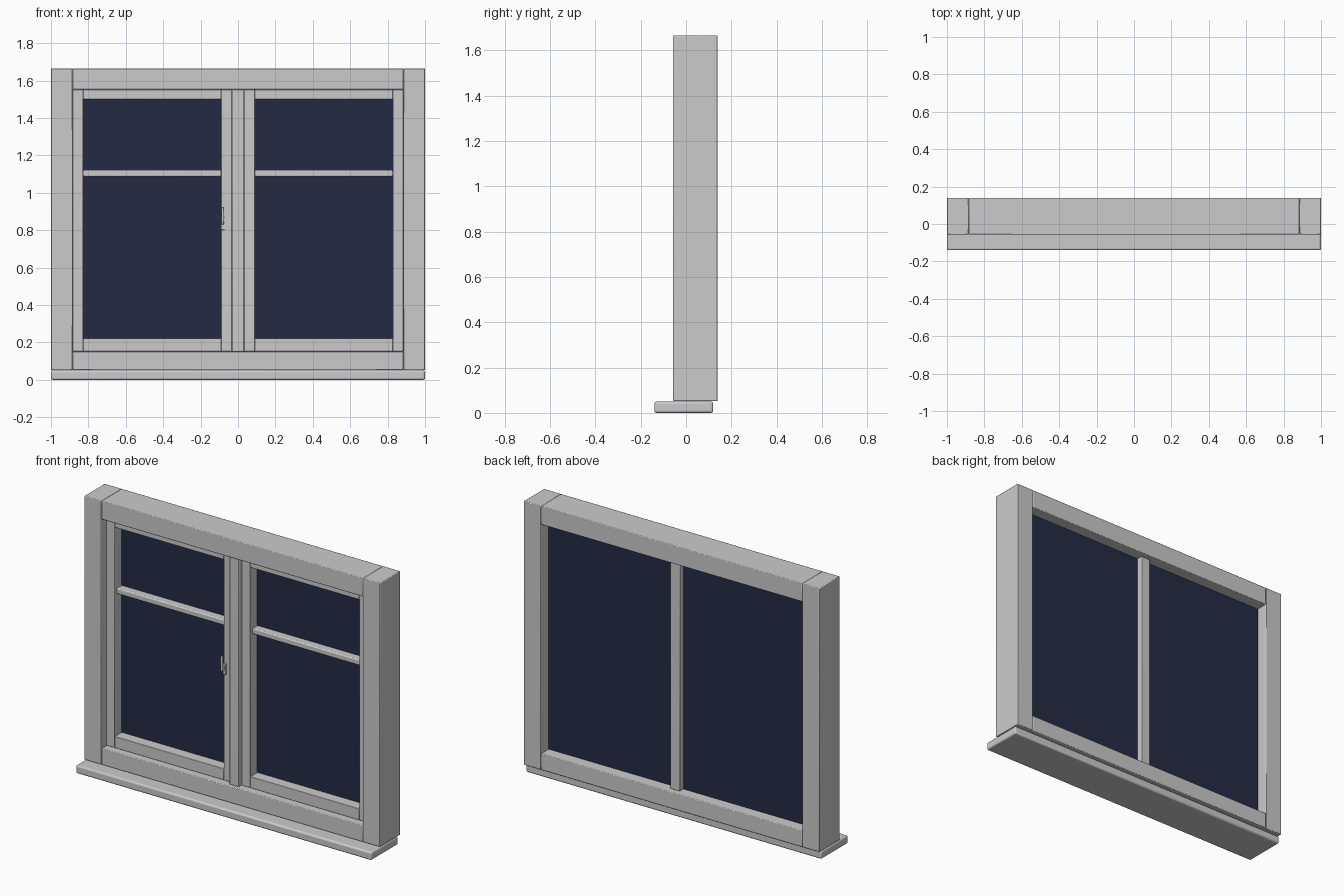
import bpy
import math

if "Cube" in bpy.data.objects:
    bpy.data.objects.remove(bpy.data.objects["Cube"])

glass_mat = bpy.data.materials.new("dark_glass")
glass_mat.diffuse_color = (0.018, 0.023, 0.056, 1)
glass_mat.use_nodes = True
glass_mat.node_tree.nodes["Principled BSDF"].inputs["Base Color"].default_value = glass_mat.diffuse_color


def box(name, x, y, z, bevel=0.004, segments=2, mat=None):
    """Bevelled box from (min, max) ranges on each axis."""
    lo, hi = zip(x, y, z)
    bpy.ops.mesh.primitive_cube_add(size=1, location=[(a + b) / 2 for a, b in zip(lo, hi)])
    ob = bpy.context.object
    ob.name = name
    ob.scale = [b - a for a, b in zip(lo, hi)]
    bpy.ops.object.transform_apply(location=False, rotation=False, scale=True)
    if bevel:
        mod = ob.modifiers.new("bevel", "BEVEL")
        mod.width = bevel
        mod.segments = segments
        bpy.ops.object.shade_smooth_by_angle(angle=math.radians(35))
    if mat:
        ob.data.materials.append(mat)
    return ob


# Sill
box("sill", (-1, 1), (-0.14, 0.12), (0, 0.05), 0.01, 3)

# Outer frame
FRAME_Y = (-0.057, 0.14)
for side, s in (("left", -1), ("right", 1)):
    box(side + "_jamb", sorted((s * 0.884, s)), FRAME_Y, (0.052, 1.665))
box("head_rail", (-0.884, 0.884), FRAME_Y, (1.552, 1.665))
box("bottom_rail", (-0.884, 0.884), FRAME_Y, (0.052, 0.152))
box("mullion", (-0.032, 0.032), (-0.037, 0.107), (0.152, 1.552))

# Two sashes, each with stiles, rails, glazing bar and pane
SASH_Y = (-0.01, 0.06)
for side, s in (("left", -1), ("right", 1)):
    def span(a, b):
        return sorted((s * a, s * b))
    box(side + "_sash_outer_stile", span(0.828, 0.884), SASH_Y, (0.152, 1.552), 0.003)
    box(side + "_sash_inner_stile", span(0.032, 0.09), SASH_Y, (0.152, 1.552), 0.003)
    box(side + "_sash_top_rail", span(0.09, 0.828), SASH_Y, (1.5, 1.552), 0.003)
    box(side + "_sash_bottom_rail", span(0.09, 0.828), SASH_Y, (0.152, 0.222), 0.003)
    box(side + "_glazing_bar", span(0.09, 0.828), (0.008, 0.06), (1.087, 1.122), 0.006)
    box(side + "_glass", span(0.032, 0.884), (0.057, 0.068), (0.152, 1.552), 0, mat=glass_mat)

# Latch handle on the left sash: plate, pivot and lever
box("latch_plate", (-0.091, -0.071), (-0.017, -0.008), (0.802, 0.87), 0.002)
box("latch_pivot", (-0.087, -0.075), (-0.04, -0.012), (0.835, 0.855), 0.003)
box("latch_lever", (-0.088, -0.074), (-0.048, -0.034), (0.832, 0.925), 0.004)
